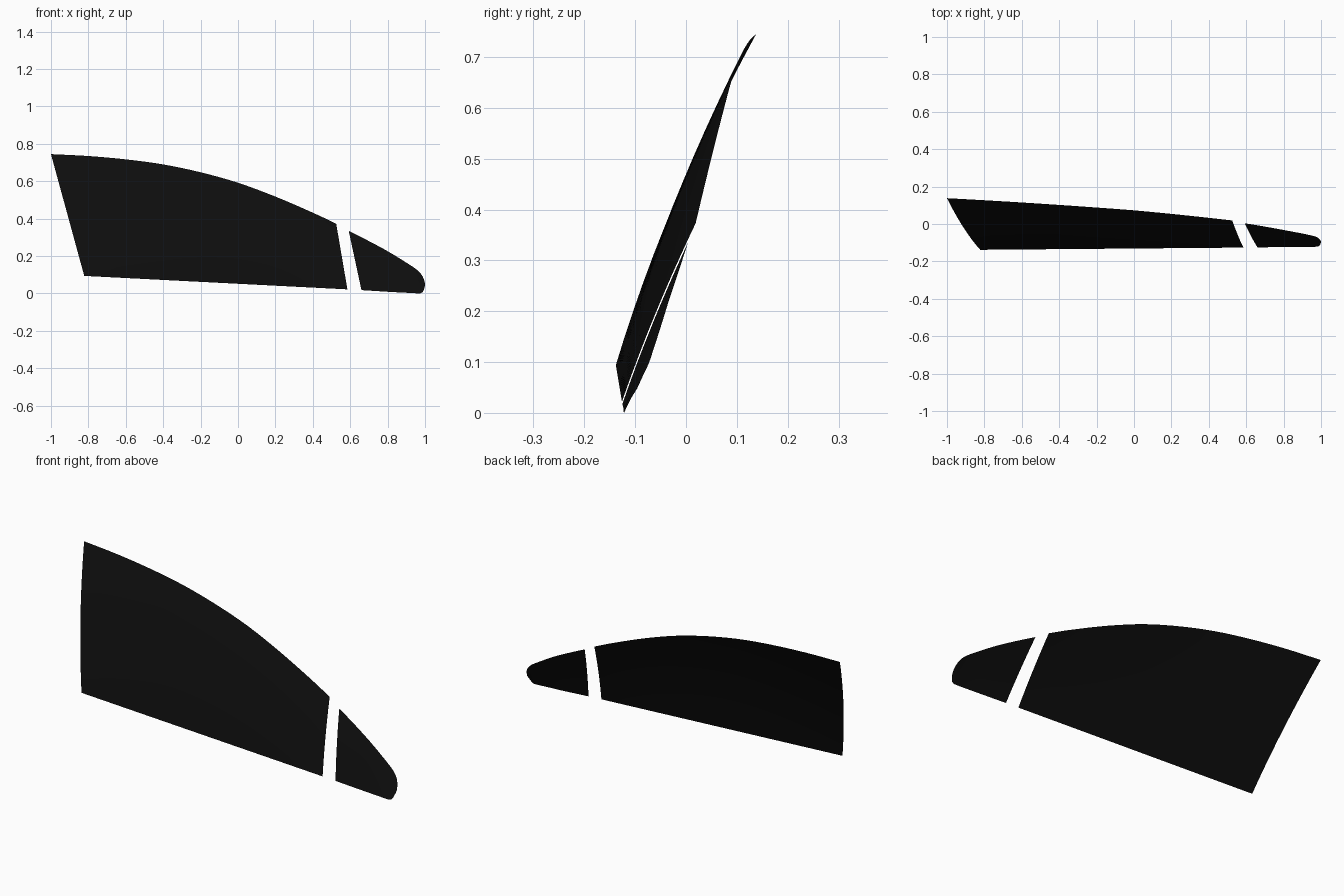
import bpy
from mathutils import Vector

if "Cube" in bpy.data.objects:
    bpy.data.objects.remove(bpy.data.objects["Cube"])

glass = bpy.data.materials.new("dark_glass")
glass.diffuse_color = (0.004, 0.004, 0.004, 1)
glass.use_nodes = True
glass.node_tree.nodes["Principled BSDF"].inputs["Base Color"].default_value = glass.diffuse_color


def spline(pts, steps):
    """Smooth curve through the given points."""
    p = [Vector(q) for q in pts]
    p = [2 * p[0] - p[1]] + p + [2 * p[-1] - p[-2]]
    out = []
    for i in range(1, len(p) - 2):
        a, b, c, d = p[i - 1:i + 3]
        for s in range(steps):
            t = s / steps
            out.append(0.5 * (2 * b + (c - a) * t + (2 * a - 5 * b + 4 * c - d) * t * t
                              + (3 * b - a - 3 * c + d) * t ** 3))
    return out + [p[-2]]


def pane(name, bottom, top, steps, rows=12):
    """Curved glass sheet lofted from the sill edge to the roof edge."""
    lo, hi = spline(bottom, steps), spline(top, steps)
    verts, faces = [], []
    n = rows + 1
    for b, t in zip(lo, hi):
        bow = 0.02 * ((t.z - b.z) / 0.65) ** 2
        for r in range(n):
            f = r / rows
            v = b.lerp(t, f)
            v.y -= bow * 4 * f * (1 - f)
            verts.append(v)
    for i in range(len(lo) - 1):
        for r in range(rows):
            k = i * n + r
            faces.append((k, k + n, k + n + 1, k + 1))
    me = bpy.data.meshes.new(name)
    me.from_pydata(verts, [], faces)
    me.polygons.foreach_set("use_smooth", [True] * len(faces))
    me.materials.append(glass)
    ob = bpy.data.objects.new(name, me)
    bpy.context.collection.objects.link(ob)
    return ob


# Main side window: straight sill, arched roof edge
main_top = [(-1, .138, .745), (-.8, .127, .735), (-.6, .115, .717), (-.4, .102, .69),
            (-.2, .088, .648), (0, .073, .592), (.2, .054, .518), (.4, .033, .432),
            (.525, .019, .373)]
sill_a, sill_b = Vector((-.822, -.138, .094)), Vector((.585, -.126, .022))
main_bottom = [sill_a.lerp(sill_b, (t[0] + 1) / 1.525) for t in main_top]
pane("main_side_window", main_bottom, main_top, 4)

# Rear quarter window: tapers to a rounded tip
quarter_top = [(.592, .004, .335), (.7, -.014, .28), (.8, -.032, .226), (.9, -.051, .165),
               (.955, -.063, .128), (.983, -.073, .098), (.996, -.087, .068), (1, -.096, .048)]
quarter_bottom = [(.66, -.125, .018), (.74, -.124, .013), (.82, -.123, .008), (.9, -.123, .004),
                  (.955, -.122, .001), (.978, -.121, .002), (.99, -.117, .012), (.998, -.105, .034)]
pane("rear_quarter_window", quarter_bottom, quarter_top, 4)
